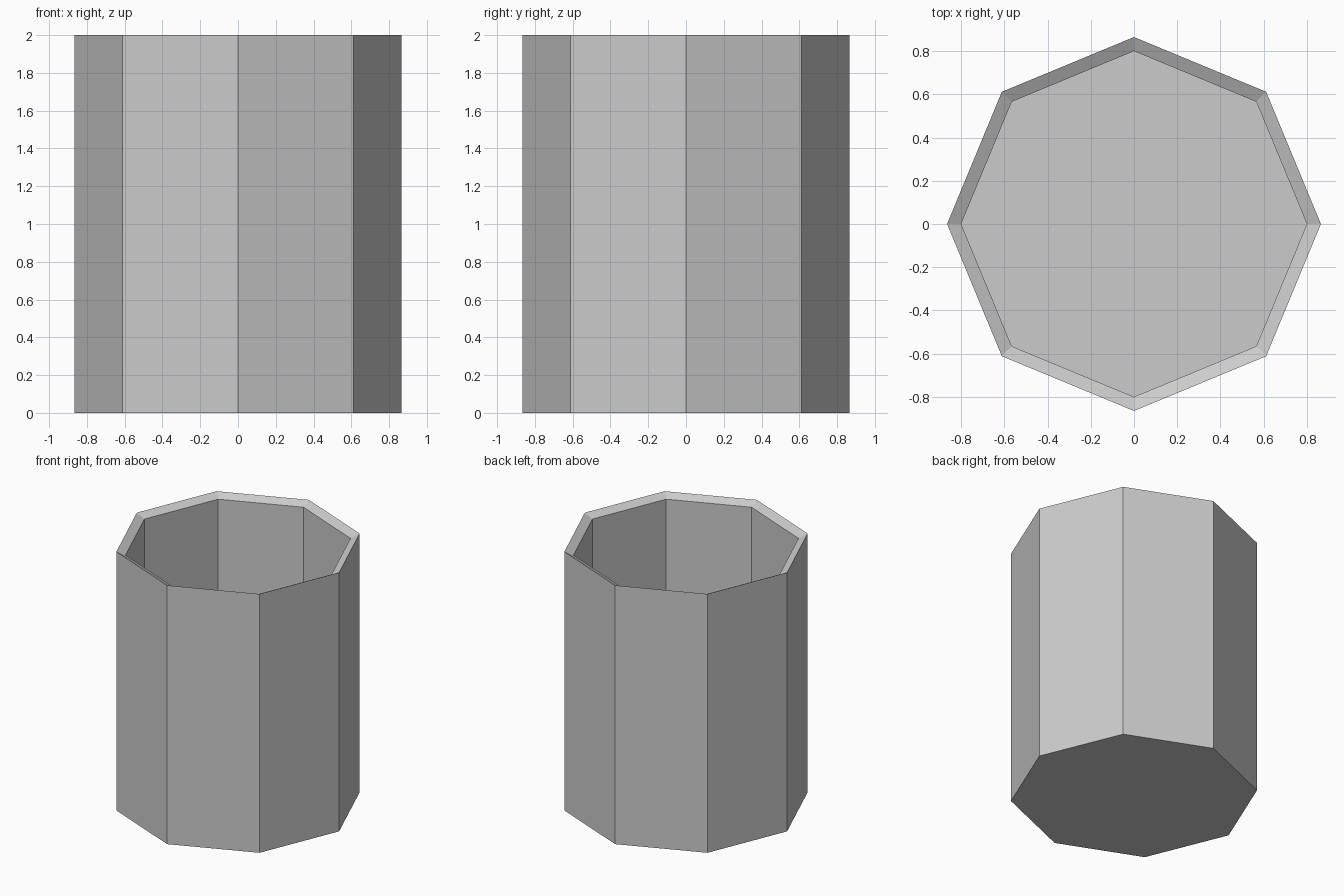
import bpy, bmesh
from math import cos, sin, tau

if "Cube" in bpy.data.objects:
    bpy.data.objects.remove(bpy.data.objects["Cube"])

SIDES = 8


def lathe(name, profile):
    """Revolve (radius, z) points into a closed, faceted solid with flat end caps."""
    bm = bmesh.new()
    rings = [[bm.verts.new((r * cos(tau * i / SIDES), r * sin(tau * i / SIDES), z))
              for i in range(SIDES)] for r, z in profile]
    for a, b in zip(rings, rings[1:]):
        for i in range(SIDES):
            j = (i + 1) % SIDES
            bm.faces.new((a[i], a[j], b[j], b[i]))
    bm.faces.new(list(reversed(rings[0])))
    bm.faces.new(rings[-1])
    bm.normal_update()
    mesh = bpy.data.meshes.new(name)
    bm.to_mesh(mesh)
    bm.free()
    obj = bpy.data.objects.new(name, mesh)
    bpy.context.collection.objects.link(obj)
    return obj


# Open octagonal tub: outer wall, rim sloping inward, inner wall, floor
lathe("tub", [(0.865, 0), (0.865, 2), (0.80, 1.968), (0.80, 0.06)])
